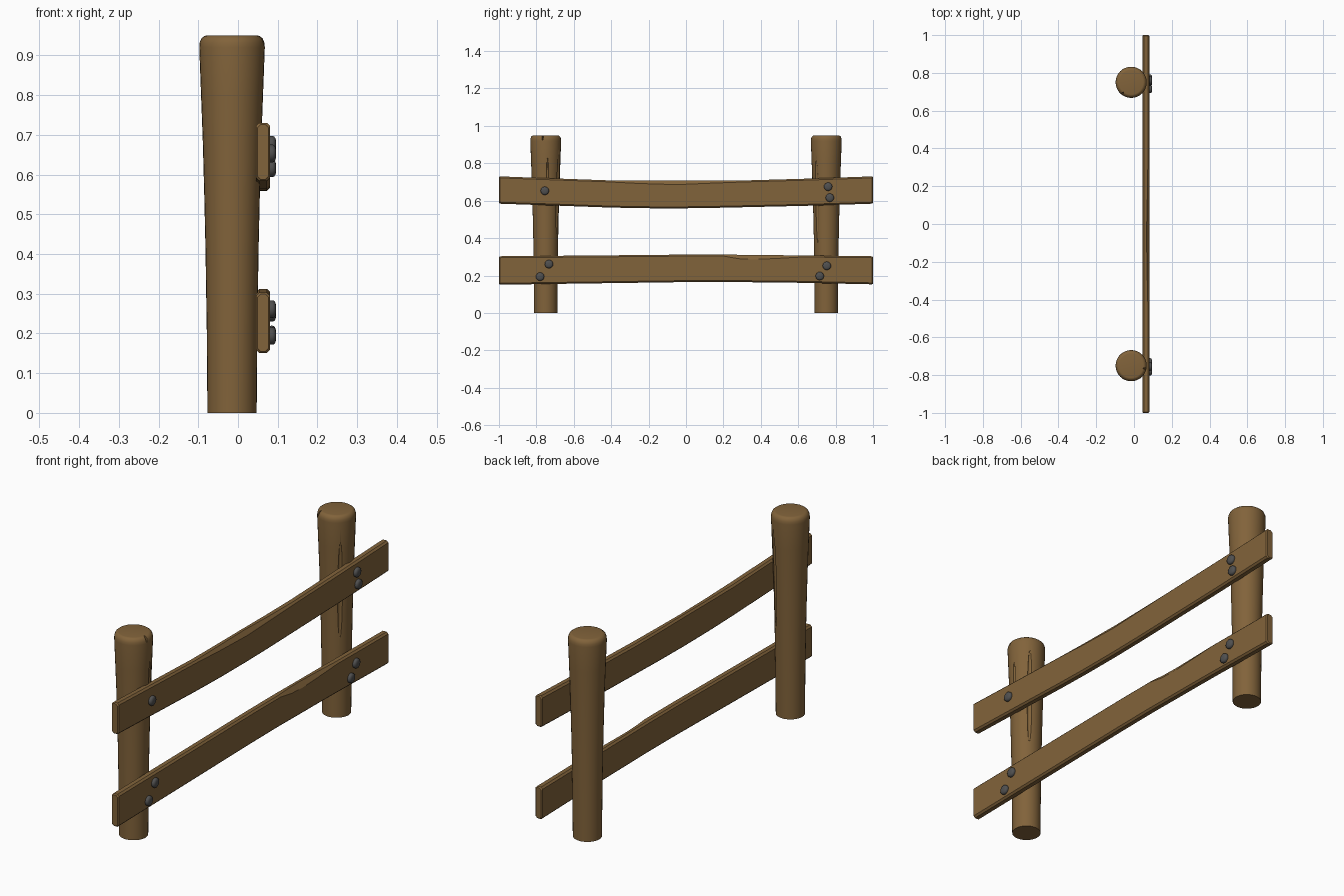
import bpy, bmesh, math

if "Cube" in bpy.data.objects:
    bpy.data.objects.remove(bpy.data.objects["Cube"])


def material(name, rgb):
    m = bpy.data.materials.new(name)
    m.diffuse_color = (*rgb, 1)
    m.use_nodes = True
    m.node_tree.nodes["Principled BSDF"].inputs["Base Color"].default_value = m.diffuse_color
    return m


WOOD = material("wood", (0.222, 0.125, 0.043))
IRON = material("dark_iron", (0.08, 0.08, 0.08))


def add_object(name, bm, mat):
    bmesh.ops.recalc_face_normals(bm, faces=bm.faces)
    me = bpy.data.meshes.new(name)
    bm.to_mesh(me)
    bm.free()
    ob = bpy.data.objects.new(name, me)
    bpy.context.collection.objects.link(ob)
    me.materials.append(mat)
    return ob


def skin(bm, rings):
    """Bridge closed rings of points and cap both ends."""
    vs = [[bm.verts.new(p) for p in r] for r in rings]
    n = len(vs[0])
    for a, b in zip(vs, vs[1:]):
        for i in range(n):
            bm.faces.new((a[i], a[(i + 1) % n], b[(i + 1) % n], b[i]))
    bm.faces.new(vs[0])
    bm.faces.new(vs[-1])


def lathe(name, profile, segs, mat):
    bm = bmesh.new()
    skin(bm, [[(r * math.cos(2 * math.pi * i / segs), r * math.sin(2 * math.pi * i / segs), z)
               for i in range(segs)] for r, z in profile])
    return add_object(name, bm, mat)


def shade(ob, deg=35):
    bpy.ops.object.select_all(action='DESELECT')
    ob.select_set(True)
    bpy.context.view_layer.objects.active = ob
    bpy.ops.object.shade_smooth_by_angle(angle=math.radians(deg))


def carve(ob, loc, size, rot):
    """Cut a stretched sphere out of an object."""
    bm = bmesh.new()
    bmesh.ops.create_uvsphere(bm, u_segments=12, v_segments=16, radius=1)
    bmesh.ops.scale(bm, vec=size, verts=bm.verts)
    cutter = add_object("cutter", bm, WOOD)
    cutter.location, cutter.rotation_euler = loc, rot
    cutter.hide_render = True
    mod = ob.modifiers.new("crack", 'BOOLEAN')
    mod.operation, mod.solver, mod.object = 'DIFFERENCE', 'EXACT', cutter
    bpy.context.view_layer.objects.active = ob
    bpy.ops.object.modifier_apply(modifier=mod.name)
    bpy.data.objects.remove(cutter)


# Posts: flared logs with rounded tops and weather cracks
POST = [(0.062, 0), (0.0635, 0.2), (0.067, 0.42), (0.070, 0.55), (0.0735, 0.68),
        (0.078, 0.8), (0.0825, 0.92), (0.0815, 0.932), (0.077, 0.943), (0.069, 0.949), (0.064, 0.95)]
# crack: angle, middle z, surface radius, half length, half width
POSTS = {"post_near": (-0.75, [(61, 0.65, 0.0735, 0.23, 0.011), (7, 0.73, 0.0755, 0.10, 0.006)], -12),
         "post_far": (0.75, [(-43, 0.60, 0.072, 0.23, 0.011)], 232)}
for name, (y, cracks, nick) in POSTS.items():
    post = lathe(name, POST, 32, WOOD)
    for ang, z, r, half, w in cracks:
        a = math.radians(ang)
        carve(post, (r * math.cos(a), r * math.sin(a), z), (0.007, w, half), (0, 0.033, a))
    a = math.radians(nick)
    carve(post, (0.078 * math.cos(a), 0.078 * math.sin(a), 0.945), (0.014, 0.004, 0.022), (0, 0, a))
    post.location = (-0.015, y, 0)
    shade(post)

# Rails: y, bottom z, top z, depth of worn front top edge
UPPER = [(-0.995, .584, .73, .008), (-0.7, .574, .719, .008), (-0.42, .564, .709, .008),
         (-0.25, .560, .708, .016), (-0.05, .559, .708, .022), (0.12, .561, .707, .014),
         (0.3, .565, .708, .008), (0.65, .573, .718, .008), (0.995, .584, .73, .008)]
LOWER = [(-0.995, .151, .303, .008), (-0.5, .158, .307, .008), (0.0, .165, .312, .008),
         (0.2, .166, .312, .008), (0.28, .165, .311, .021), (0.36, .164, .310, .024),
         (0.48, .163, .309, .018), (0.62, .161, .307, .008), (0.995, .153, .303, .008)]
X0, X1, C = 0.045, 0.081, 0.008


def section(y, b, t, w, inset=0.0):
    wx = C + (w - C) * 0.5
    pts = [(X0 + C, b), (X1 - C, b), (X1, b + C), (X1, t - w),
           (X1 - wx, t), (X0 + C, t), (X0, t - C), (X0, b + C)]
    mx, mz = (X0 + X1) / 2, (b + t) / 2
    return [(x - math.copysign(inset, x - mx), y, z - math.copysign(inset, z - mz)) for x, z in pts]


for name, st in (("upper_rail", UPPER), ("lower_rail", LOWER)):
    bm = bmesh.new()
    rings = [section(*s) for s in st]
    # small chamfer at each end
    first, last = st[0], st[-1]
    rings = [section(-1, *first[1:], 0.004)] + rings + [section(1, *last[1:], 0.004)]
    skin(bm, rings)
    shade(add_object(name, bm, WOOD), 20)

# Bolts: domed heads on the outer faces of the rails
BOLT = [(0.022, -0.004), (0.0225, 0.006), (0.021, 0.011), (0.016, 0.0145), (0.008, 0.016)]
HEADS = [(-0.755, .653), (0.76, .675), (0.769, .616),
         (-0.733, .261), (-0.78, .194), (0.753, .252), (0.715, .197)]
for i, (y, z) in enumerate(HEADS):
    bolt = lathe(f"bolt_{i + 1}", BOLT, 16, IRON)
    bolt.rotation_euler = (0, math.pi / 2, 0)
    bolt.location = (X1 - 0.001, y, z)
    shade(bolt, 50)
